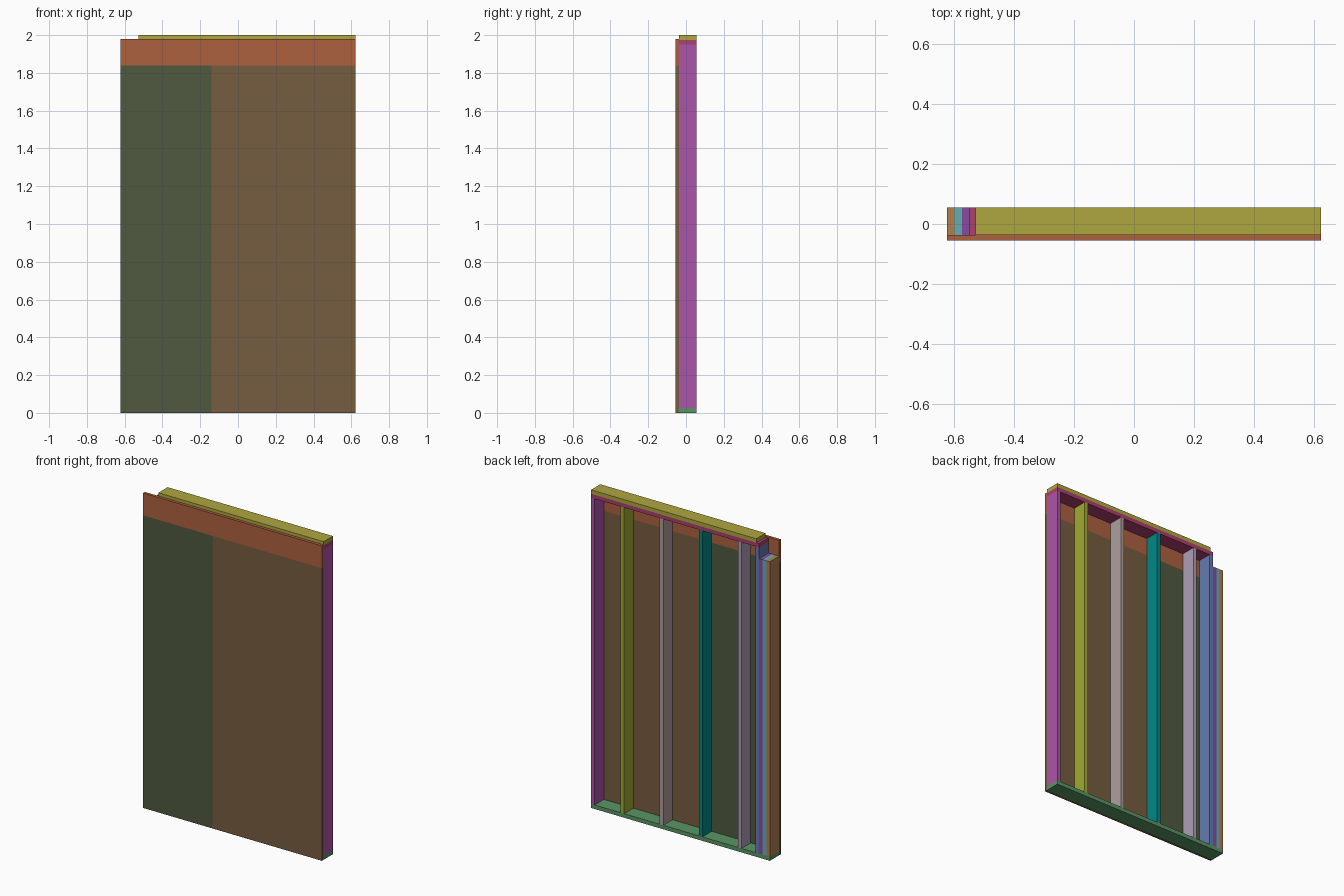
import bpy

if "Cube" in bpy.data.objects:
    bpy.data.objects.remove(bpy.data.objects["Cube"])

T = 0.025                      # timber thickness
L, R = -0.622, 0.622           # wall ends
FRONT, FACE, BACK = -0.055, -0.037, 0.055
PLATE_Z = 1.95                 # underside of the top plates


def box(name, x, y, z, color):
    """Axis-aligned board from (min, max) ranges."""
    bpy.ops.mesh.primitive_cube_add(
        size=1, location=[(a + b) / 2 for a, b in (x, y, z)])
    ob = bpy.context.object
    ob.name = name
    ob.scale = [b - a for a, b in (x, y, z)]
    bpy.ops.object.transform_apply(location=False, rotation=False, scale=True)
    mat = bpy.data.materials.new(name + "_paint")
    mat.diffuse_color = (*color, 1)
    mat.use_nodes = True
    mat.node_tree.nodes["Principled BSDF"].inputs["Base Color"].default_value = mat.diffuse_color
    ob.data.materials.append(mat)
    return ob


def timber(name, x, z, color):
    return box(name, x, (FACE, BACK), z, color)


# Horizontal plates
timber("bottom_plate", (L, R), (0, T), (0.1, 0.3, 0.13))
timber("lower_top_plate", (L + 3 * T, R), (PLATE_Z, PLATE_Z + T), (0.42, 0.05, 0.16))
timber("upper_top_plate", (-0.528, R), (PLATE_Z + T, 2.0), (0.43, 0.38, 0.05))

# Short beam-pocket posts stacked at the left end
for i, color in enumerate([(0.45, 0.21, 0.08), (0.13, 0.42, 0.45), (0.25, 0.07, 0.36)]):
    timber(f"pocket_post_{i + 1}", (L + i * T, L + (i + 1) * T), (T, 1.88), color)

# Full-height end studs
timber("left_end_stud", (L + 3 * T, L + 4 * T), (T, PLATE_Z), (0.13, 0.2, 0.45))
timber("right_end_stud", (R - T, R), (T, PLATE_Z), (0.42, 0.09, 0.4))

# Evenly spaced studs, one centred on the sheathing seam
SEAM = -0.14
stud_colors = [(0.42, 0.35, 0.46), (0.0, 0.25, 0.24), (0.42, 0.35, 0.34), (0.35, 0.41, 0.03)]
for i, color in enumerate(stud_colors):
    c = SEAM + (i - 1) * 0.272
    timber(f"stud_{i + 1}", (c - T / 2, c + T / 2), (T, PLATE_Z), color)

# Front sheathing: two tall panels and a strip across the top
SHEET = (FRONT, FACE)
box("left_sheathing", (L, SEAM), SHEET, (0, 1.84), (0.08, 0.1, 0.05))
box("right_sheathing", (SEAM, R), SHEET, (0, 1.84), (0.18, 0.11, 0.05))
box("top_sheathing", (L, R), SHEET, (1.84, 1.98), (0.42, 0.12, 0.05))
